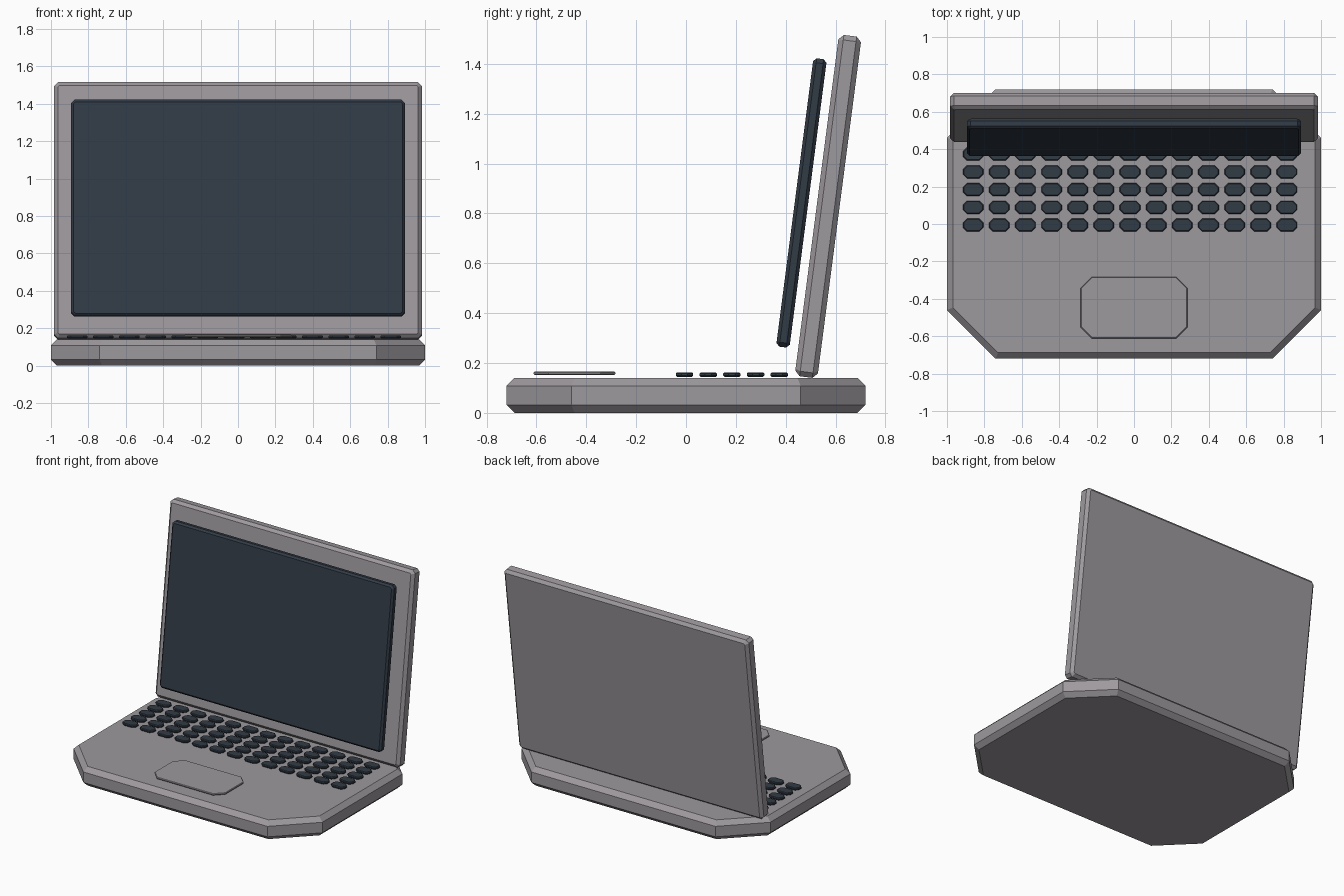
import bpy, bmesh, math

if "Cube" in bpy.data.objects:
    bpy.data.objects.remove(bpy.data.objects["Cube"])


def material(name, rgb):
    m = bpy.data.materials.new(name)
    m.diffuse_color = (*rgb, 1.0)
    m.use_nodes = True
    m.node_tree.nodes["Principled BSDF"].inputs["Base Color"].default_value = m.diffuse_color
    return m


GREY = material("warm_grey", (0.34, 0.32, 0.34))
DARK = material("dark_slate", (0.031, 0.043, 0.060))


def octagon(hx, hy, c):
    """Rectangle outline with its four corners cut by c."""
    return [(hx, -hy + c), (hx, hy - c), (hx - c, hy), (-hx + c, hy),
            (-hx, hy - c), (-hx, -hy + c), (-hx + c, -hy), (hx - c, -hy)]


def slab_mesh(name, hx, hy, cut, thick, bevel, mat):
    """Flat plate with cut corners and bevelled rims, centred on its origin."""
    bm = bmesh.new()
    h = thick / 2
    rings = []
    for inset, z in ((bevel, -h), (0, -h + bevel), (0, h - bevel), (bevel, h)):
        c = max(cut - inset * (2 - math.sqrt(2)), 0.002)
        rings.append([bm.verts.new((x, y, z))
                      for x, y in octagon(hx - inset, hy - inset, c)])
    for lo, hi in zip(rings, rings[1:]):
        for i in range(8):
            j = (i + 1) % 8
            bm.faces.new((lo[i], lo[j], hi[j], hi[i]))
    bm.faces.new(rings[0][::-1])
    bm.faces.new(rings[-1])
    me = bpy.data.meshes.new(name)
    bm.to_mesh(me)
    bm.free()
    me.materials.append(mat)
    return me


def place(name, mesh, loc, tilt=0.0):
    ob = bpy.data.objects.new(name, mesh)
    ob.location = loc
    ob.rotation_euler = (tilt, 0, 0)
    bpy.context.collection.objects.link(ob)
    return ob


# Body with wide cut corners
place("base", slab_mesh("base", 1.0, 0.72, 0.26, 0.14, 0.032, GREY), (0, 0, 0.07))

# Lid and display panel leaning back
LEAN = math.radians(90 - 7.4)
place("lid", slab_mesh("lid", 0.983, 0.69, 0.02, 0.0915, 0.02, GREY),
      (0, 0.570, 0.828), LEAN)
place("display", slab_mesh("display", 0.892, 0.583, 0.018, 0.054, 0.013, DARK),
      (0, 0.463, 0.842), LEAN)

# Touchpad plate
place("touchpad", slab_mesh("touchpad", 0.286, 0.164, 0.06, 0.013, 0.004, GREY),
      (0, -0.447, 0.159))

# Keyboard: five rows of thirteen keys
key = slab_mesh("key", 0.055, 0.035, 0.022, 0.018, 0.005, DARK)
for row in range(5):
    for col in range(13):
        place(f"key_{row + 1}_{col + 1}", key,
              (-0.86 + 0.1398 * col, -0.006 + 0.095 * row, 0.1535))
